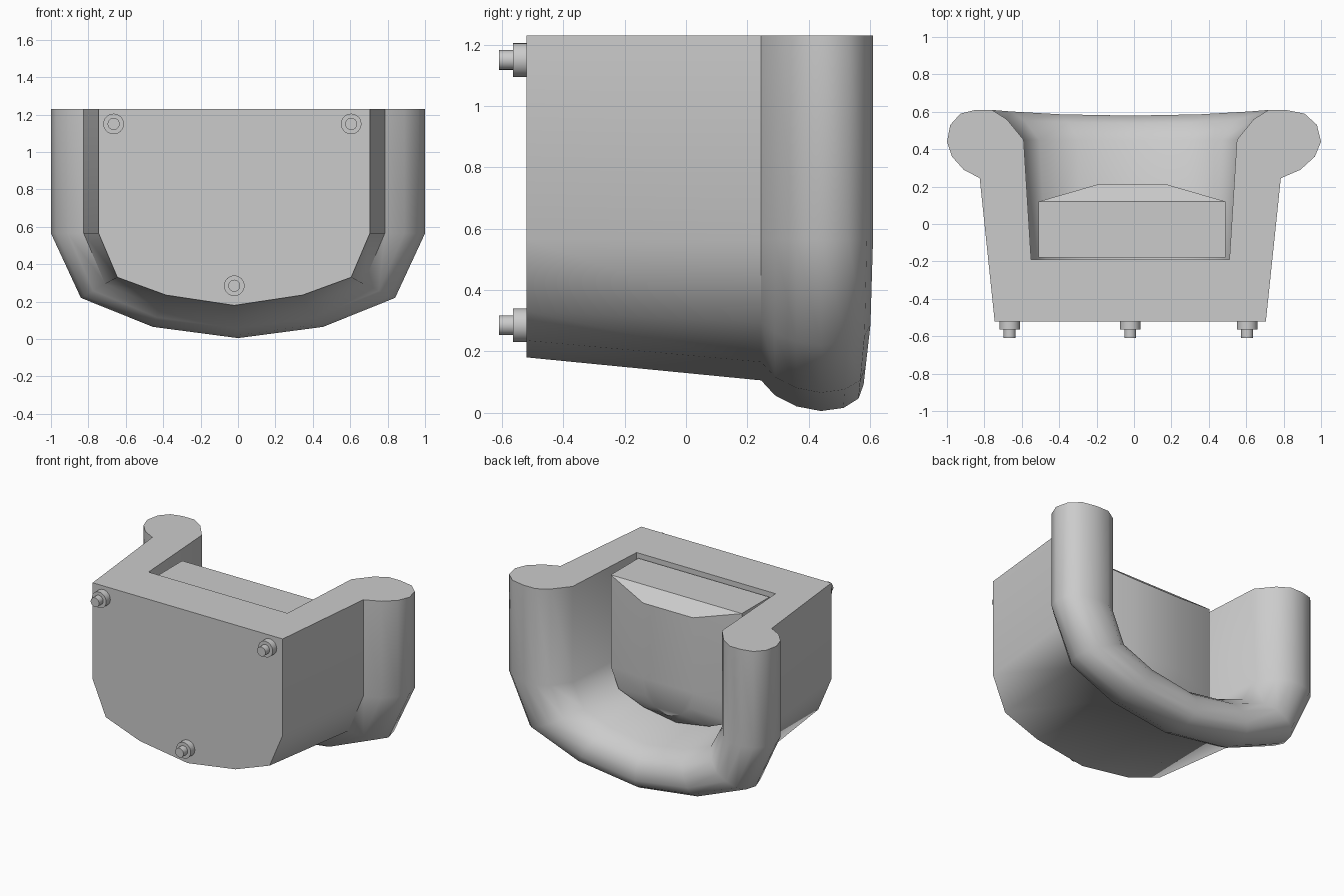
import bpy, bmesh, math
from mathutils import Vector

cube = bpy.data.objects.get("Cube")
if cube:
    bpy.data.objects.remove(cube, do_unlink=True)

GREY = (0.6, 0.6, 0.6, 1)
mat = bpy.data.materials.new("plain grey")
mat.use_nodes = True
mat.diffuse_color = GREY
mat.node_tree.nodes["Principled BSDF"].inputs["Base Color"].default_value = GREY

TOP = 1.23


def finish(bm, name, angle):
    bmesh.ops.recalc_face_normals(bm, faces=bm.faces)
    mesh = bpy.data.meshes.new(name)
    bm.to_mesh(mesh)
    bm.free()
    obj = bpy.data.objects.new(name, mesh)
    bpy.context.collection.objects.link(obj)
    mesh.materials.append(mat)
    bpy.ops.object.select_all(action='DESELECT')
    obj.select_set(True)
    bpy.context.view_layer.objects.active = obj
    bpy.ops.object.shade_smooth_by_angle(angle=math.radians(angle))
    return obj


# Half U-shaped paths (x, z) at increasing distance from the middle
PATHS = [
    (0.53, [(0.53, TOP), (0.53, 0.57), (0.45, 0.43), (0.26, 0.36), (0, 0.32)]),
    (0.725, [(0.725, TOP), (0.725, 0.565), (0.625, 0.33), (0.365, 0.235), (0, 0.18)]),
    (0.805, [(0.805, TOP), (0.805, 0.565), (0.69, 0.295), (0.395, 0.165), (0, 0.105)]),
    (1.0, [(1.0, TOP), (1.0, 0.565), (0.84, 0.22), (0.455, 0.065), (0, 0.005)]),
]
# Wall section (distance, y): front edge, rolled rim, then inner wall
SECTION = [(0.725, -0.52), (0.805, 0.245), (0.90, 0.29), (0.97, 0.36), (1.0, 0.44),
           (0.98, 0.53), (0.92, 0.59), (0.83, 0.61), (0.74, 0.61), (0.66, 0.56),
           (0.57, 0.45), (0.53, -0.19)]
RIM_DEPTH = [1, 1, 0.95, 0.86, 0.82]


def path_point(d, i):
    for (d0, p0), (d1, p1) in zip(PATHS, PATHS[1:]):
        if d <= d1:
            return Vector(p0[i]).lerp(Vector(p1[i]), (d - d0) / (d1 - d0))


def shell_point(d, y, station):
    i = min(station, 8 - station)
    side = 1 if station <= 4 else -1
    x, z = path_point(d, i)
    shift = -0.02 * min(1, (1 - d) / 0.195)
    if y > 0.44:
        y = 0.44 + (y - 0.44) * RIM_DEPTH[i]
    return (side * x + shift, y, z)


# Shell: wall section swept along the U, closed by front, seat and top faces
bm = bmesh.new()
rings = [[bm.verts.new(shell_point(d, y, s)) for d, y in SECTION] for s in range(9)]
for a, b in zip(rings, rings[1:]):
    for k in range(len(SECTION) - 1):
        bm.faces.new((a[k], a[k + 1], b[k + 1], b[k]))
bm.faces.new([r[0] for r in rings])
bm.faces.new([r[-1] for r in rings])
bm.faces.new(rings[0] + rings[-1][::-1])
finish(bm, "chair_shell", 50)

# Cushion: U outline raised from the seat with an inset crown
HALF = [(0.5, 1.2), (0.5, 0.57), (0.44, 0.43), (0.25, 0.355), (0, 0.315)]
OUTLINE = HALF + [(-x, z) for x, z in HALF[-2::-1]]
MID = 0.77
bm = bmesh.new()
layers = []
for y, sx, sz in ((-0.18, 1, 1), (0.12, 1, 1), (0.21, 0.38, 0.82)):
    layers.append([bm.verts.new((x * sx - 0.01, y, MID + (z - MID) * sz))
                   for x, z in OUTLINE])
for a, b in zip(layers, layers[1:]):
    for k in range(len(a)):
        n = (k + 1) % len(a)
        bm.faces.new((a[k], a[n], b[n], b[k]))
bm.faces.new(layers[0])
bm.faces.new(layers[-1])
finish(bm, "seat_cushion", 40)


# Stepped feet on the front face
def foot(name, x, z):
    bm = bmesh.new()
    prev = None
    rows = []
    for r, y in ((0.055, -0.51), (0.055, -0.565), (0.032, -0.565), (0.032, -0.61)):
        rows.append([bm.verts.new((x + r * math.cos(t * math.tau / 24), y,
                                   z + r * math.sin(t * math.tau / 24)))
                     for t in range(24)])
    for a, b in zip(rows, rows[1:]):
        for k in range(24):
            n = (k + 1) % 24
            bm.faces.new((a[k], a[n], b[n], b[k]))
    bm.faces.new(rows[0])
    bm.faces.new(rows[-1])
    finish(bm, name, 40)


foot("right_foot", -0.665, 1.15)
foot("left_foot", 0.605, 1.15)
foot("lower_foot", -0.02, 0.285)
